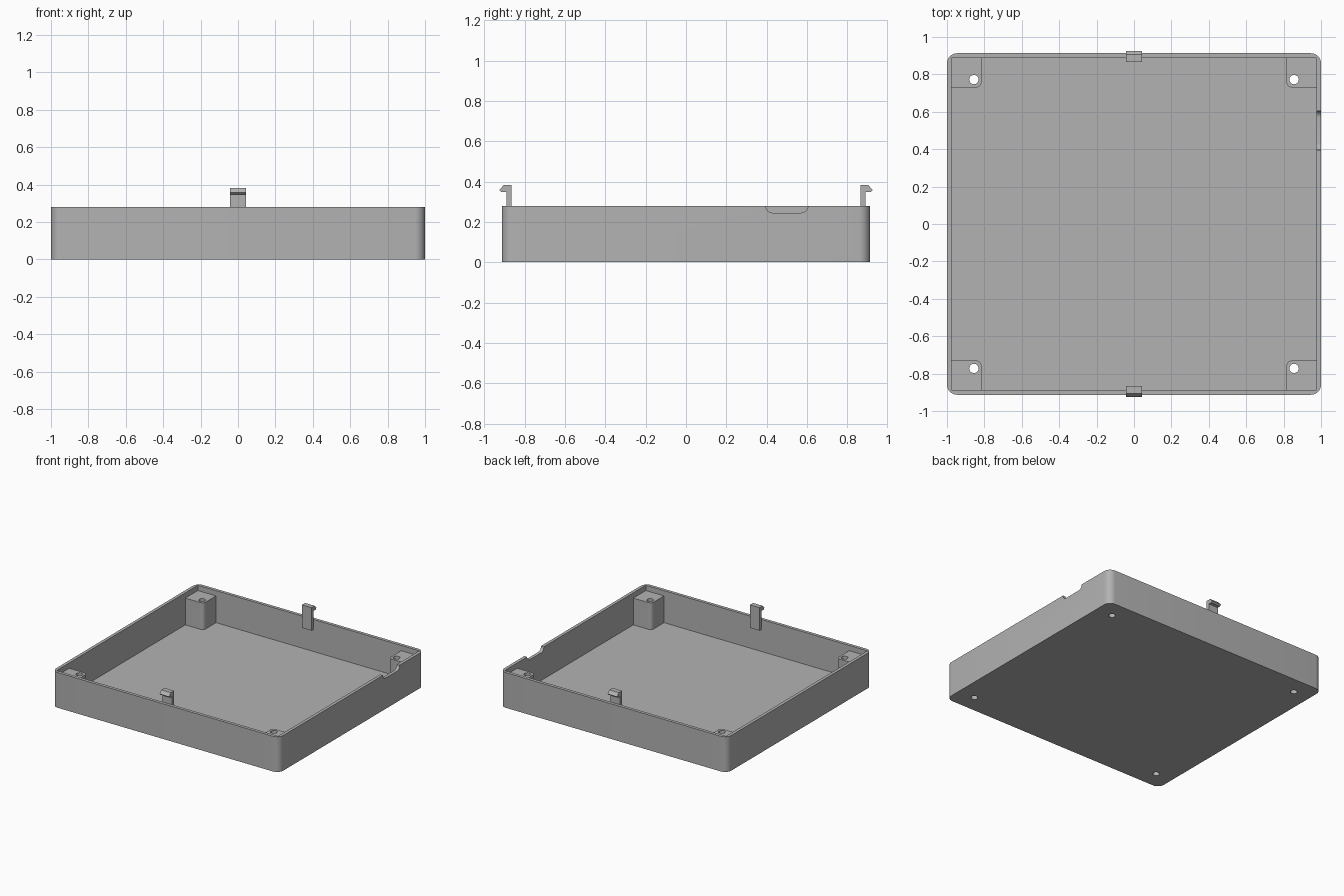
import bpy, bmesh
from math import sin, cos, pi, radians
from mathutils import Matrix

cube = bpy.data.objects.get("Cube")
if cube:
    bpy.data.objects.remove(cube, do_unlink=True)

# Main dimensions
HX, HY, HEIGHT = 1.0, 0.913, 0.28
WALL, FLOOR, POST_TOP = 0.025, 0.025, 0.238

grey = bpy.data.materials.new("plain grey")
grey.use_nodes = True
colour = (0.45, 0.45, 0.45, 1)
grey.diffuse_color = colour
grey.node_tree.nodes["Principled BSDF"].inputs["Base Color"].default_value = colour


def arc(cx, cy, r, start, steps=8):
    """Quarter circle, counter-clockwise from the start angle in degrees."""
    angles = [radians(start + 90 * i / steps) for i in range(steps + 1)]
    return [(cx + r * cos(a), cy + r * sin(a)) for a in angles]


def prism(name, outline, low, high, axis="Z"):
    """Extrude an outline along z, or a (y, z) outline along x."""
    bm = bmesh.new()
    base = bm.faces.new([bm.verts.new((u, v, low)) for u, v in outline])
    top = bmesh.ops.extrude_face_region(bm, geom=[base])["geom"]
    moved = [g for g in top if isinstance(g, bmesh.types.BMVert)]
    bmesh.ops.translate(bm, verts=moved, vec=(0, 0, high - low))
    if axis == "X":
        swap = Matrix(((0, 0, 1, 0), (1, 0, 0, 0), (0, 1, 0, 0), (0, 0, 0, 1)))
        bmesh.ops.transform(bm, matrix=swap, verts=bm.verts)
    bmesh.ops.recalc_face_normals(bm, faces=bm.faces)
    mesh = bpy.data.meshes.new(name)
    bm.to_mesh(mesh)
    bm.free()
    mesh.materials.append(grey)
    obj = bpy.data.objects.new(name, mesh)
    bpy.context.collection.objects.link(obj)
    return obj


def activate(obj):
    bpy.ops.object.select_all(action="DESELECT")
    obj.select_set(True)
    bpy.context.view_layer.objects.active = obj


def cut(obj, cutter):
    """Subtract the cutter and discard it."""
    mod = obj.modifiers.new("cut", "BOOLEAN")
    mod.operation = "DIFFERENCE"
    mod.solver = "EXACT"
    mod.object = cutter
    activate(obj)
    bpy.ops.object.modifier_apply(modifier=mod.name)
    bpy.data.objects.remove(cutter, do_unlink=True)


def smooth(obj):
    activate(obj)
    bpy.ops.object.shade_smooth_by_angle(angle=radians(30))


def screw_hole(sx, sy):
    ring = [(sx * 0.856 + 0.025 * cos(i * pi / 12),
             sy * 0.772 + 0.025 * sin(i * pi / 12)) for i in range(24)]
    return prism("hole_cutter", ring, -0.1, 0.5)


# Tray with rounded outer corners and a square-cornered hollow
R = 0.055
outline = []
for sx, sy, start in ((1, 1, 0), (-1, 1, 90), (-1, -1, 180), (1, -1, 270)):
    outline += arc(sx * (HX - R), sy * (HY - R), R, start)
tray = prism("tray", outline, 0, HEIGHT)
ix, iy = HX - WALL, HY - WALL
cut(tray, prism("hollow_cutter", [(ix, iy), (-ix, iy), (-ix, -iy), (ix, -iy)], FLOOR, 0.5))

# Cable notch in the left wall
notch = [(0.605, 0.4), (0.395, 0.4)]
notch += arc(0.43, 0.28, 0.035, 180) + arc(0.57, 0.28, 0.035, 270)
cut(tray, prism("notch_cutter", notch, 0.9, 1.1, "X"))

# Corner screw posts, each rounded towards the middle of the tray
for end, sy in (("front", -1), ("back", 1)):
    for side, sx in (("right", -1), ("left", 1)):
        shape = [(0.985, 0.73), (0.985, 0.895), (0.815, 0.895)]
        shape += arc(0.845, 0.76, 0.03, 180)
        post = prism(f"{end}_{side}_post", [(sx * x, sy * y) for x, y in shape],
                     0.015, POST_TOP)
        cut(post, screw_hole(sx, sy))
        cut(tray, screw_hole(sx, sy))
        smooth(post)
smooth(tray)

# Snap clips with outward hooks
hook = [(0.865, 0.2), (0.89, 0.2), (0.89, 0.347), (0.915, 0.347),
        (0.926, 0.357), (0.905, 0.382), (0.865, 0.382)]
for end, sy in (("front", -1), ("back", 1)):
    prism(f"{end}_clip", [(sy * y, z) for y, z in hook], -0.042, 0.042, "X")
